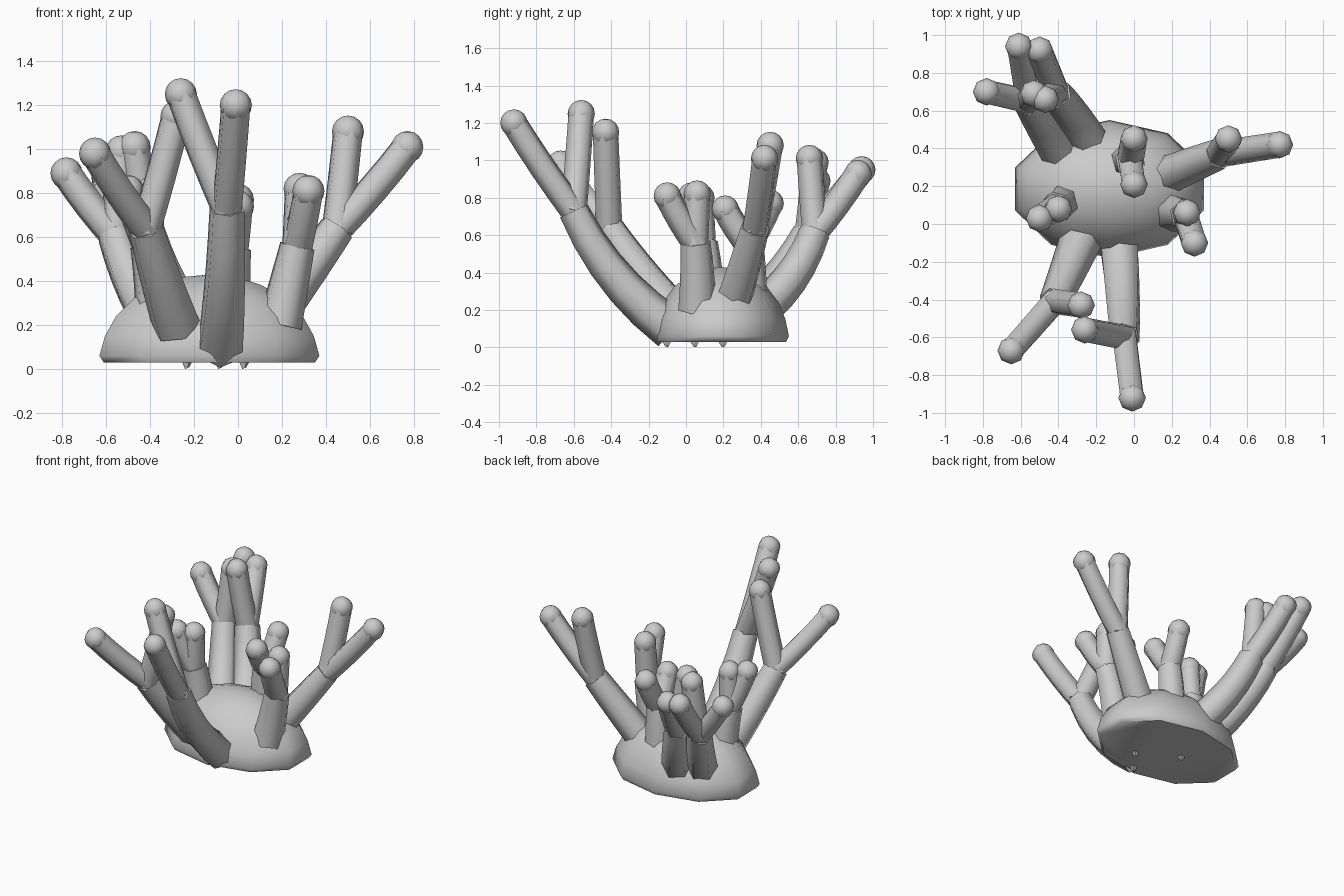
import bpy, bmesh, math
from mathutils import Vector, Matrix

cube = bpy.data.objects.get("Cube")
if cube:
    bpy.data.objects.remove(cube, do_unlink=True)

grey = bpy.data.materials.new("soft_grey")
grey.use_nodes = True
grey.diffuse_color = (0.6, 0.6, 0.6, 1)
grey.node_tree.nodes["Principled BSDF"].inputs["Base Color"].default_value = (0.6, 0.6, 0.6, 1)


def finish(bm, name, sharp=60):
    """Turn a bmesh into a smooth shaded grey object."""
    bmesh.ops.recalc_face_normals(bm, faces=bm.faces)
    mesh = bpy.data.meshes.new(name)
    bm.to_mesh(mesh)
    bm.free()
    mesh.materials.append(grey)
    ob = bpy.data.objects.new(name, mesh)
    bpy.context.collection.objects.link(ob)
    bpy.ops.object.select_all(action='DESELECT')
    ob.select_set(True)
    bpy.context.view_layer.objects.active = ob
    bpy.ops.object.shade_smooth_by_angle(angle=math.radians(sharp))
    return ob


def tube(name, start, mid, end, r0, r1, steps=5, sides=6):
    """Tapered tube that passes through three points."""
    a, m, b = Vector(start), Vector(mid), Vector(end)
    ctrl = 2 * m - (a + b) / 2
    bm = bmesh.new()
    rings = []
    for i in range(steps + 1):
        t = i / steps
        p = a * (1 - t) ** 2 + ctrl * 2 * t * (1 - t) + b * t * t
        d = ((ctrl - a) * (1 - t) + (b - ctrl) * t).normalized()
        u = d.cross(Vector((0.3, 1, 0))).normalized()
        v = d.cross(u)
        r = r0 + (r1 - r0) * t
        rings.append([bm.verts.new(p + r * (u * math.cos(k * math.tau / sides)
                                            + v * math.sin(k * math.tau / sides)))
                      for k in range(sides)])
    for lo, hi in zip(rings, rings[1:]):
        for k in range(sides):
            n = (k + 1) % sides
            bm.faces.new((lo[k], lo[n], hi[n], hi[k]))
    bm.faces.new(rings[0])
    bm.faces.new(rings[-1])
    return finish(bm, name, 65)


def ball(name, centre, radius=0.073):
    bm = bmesh.new()
    bmesh.ops.create_uvsphere(bm, u_segments=8, v_segments=8, radius=radius,
                              matrix=Matrix.Translation(centre))
    return finish(bm, name)


# Low oval dome with a flat underside
profile = [(0.96, 0.03), (1.0, 0.06), (0.95, 0.15), (0.85, 0.24), (0.68, 0.325),
           (0.46, 0.385), (0.22, 0.42)]
SIDES = 10
bm = bmesh.new()
loops = [[bm.verts.new((-0.13 + 0.526 * r * math.cos(a), 0.185 + 0.365 * r * math.sin(a), z))
          for a in [math.radians(18) + k * math.tau / SIDES for k in range(SIDES)]]
         for r, z in profile]
for lo, hi in zip(loops, loops[1:]):
    for k in range(SIDES):
        n = (k + 1) % SIDES
        bm.faces.new((lo[k], lo[n], hi[n], hi[k]))
peak = bm.verts.new((-0.13, 0.185, 0.43))
for k in range(SIDES):
    bm.faces.new((loops[-1][k], loops[-1][(k + 1) % SIDES], peak))
bm.faces.new(loops[0])
finish(bm, "base_dome")

# Stalks: name, root, middle, joint, root radius, tips of the forked branches
stalks = [
    ("front", (-0.08, -0.08, 0.1), (-0.06, -0.38, 0.38), (-0.05, -0.6, 0.73), 0.115,
     [(-0.01, -0.92, 1.2), (-0.26, -0.56, 1.25)]),
    ("front_right", (-0.28, -0.08, 0.2), (-0.35, -0.25, 0.41), (-0.42, -0.41, 0.64), 0.115,
     [(-0.28, -0.43, 1.15), (-0.65, -0.67, 0.98)]),
    ("right", (-0.37, 0.12, 0.2), (-0.385, 0.11, 0.38), (-0.41, 0.09, 0.56), 0.1,
     [(-0.4, 0.08, 0.8), (-0.5, 0.03, 0.81)]),
    ("left", (0.19, 0.06, 0.2), (0.23, 0.06, 0.38), (0.27, 0.05, 0.56), 0.105,
     [(0.28, 0.06, 0.82), (0.32, -0.1, 0.81)]),
    ("back_left", (0.13, 0.24, 0.2), (0.3, 0.31, 0.43), (0.45, 0.37, 0.64), 0.105,
     [(0.5, 0.45, 1.08), (0.77, 0.42, 1.01)]),
    ("back", (-0.03, 0.34, 0.2), (-0.03, 0.34, 0.38), (-0.02, 0.335, 0.55), 0.1,
     [(0.0, 0.45, 0.77), (0.0, 0.21, 0.74)]),
    ("back_right", (-0.38, 0.36, 0.22), (-0.48, 0.52, 0.4), (-0.56, 0.65, 0.61), 0.105,
     [(-0.78, 0.7, 0.89), (-0.61, 0.94, 0.95), (-0.53, 0.69, 0.99)]),
    ("rear", (-0.23, 0.42, 0.22), (-0.33, 0.58, 0.4), (-0.41, 0.69, 0.62), 0.105,
     [(-0.5, 0.92, 0.93), (-0.47, 0.66, 1.01)]),
]

for name, root, mid, joint, radius, tips in stalks:
    tube(name + "_stalk", root, mid, joint, radius, 0.083)
    for i, tip in enumerate(tips, 1):
        j, t = Vector(joint), Vector(tip)
        out = (t - j).normalized()
        start = j - out * 0.02
        bend = (start + t) / 2 + Vector((out.x, out.y, 0)) * 0.015
        tube(f"{name}_branch_{i}", start, bend, t, 0.072, 0.07, 4)
        ball(f"{name}_tip_{i}", t)

# Slivers of the buried stalk roots that show under the dome
for x, y in ((-0.23, 0.2), (-0.08, -0.1), (0.03, 0.05)):
    tube("root_end", (x, y, 0.005), (x, y, 0.03), (x + 0.01, y, 0.08), 0.012, 0.04, 2, 3)
